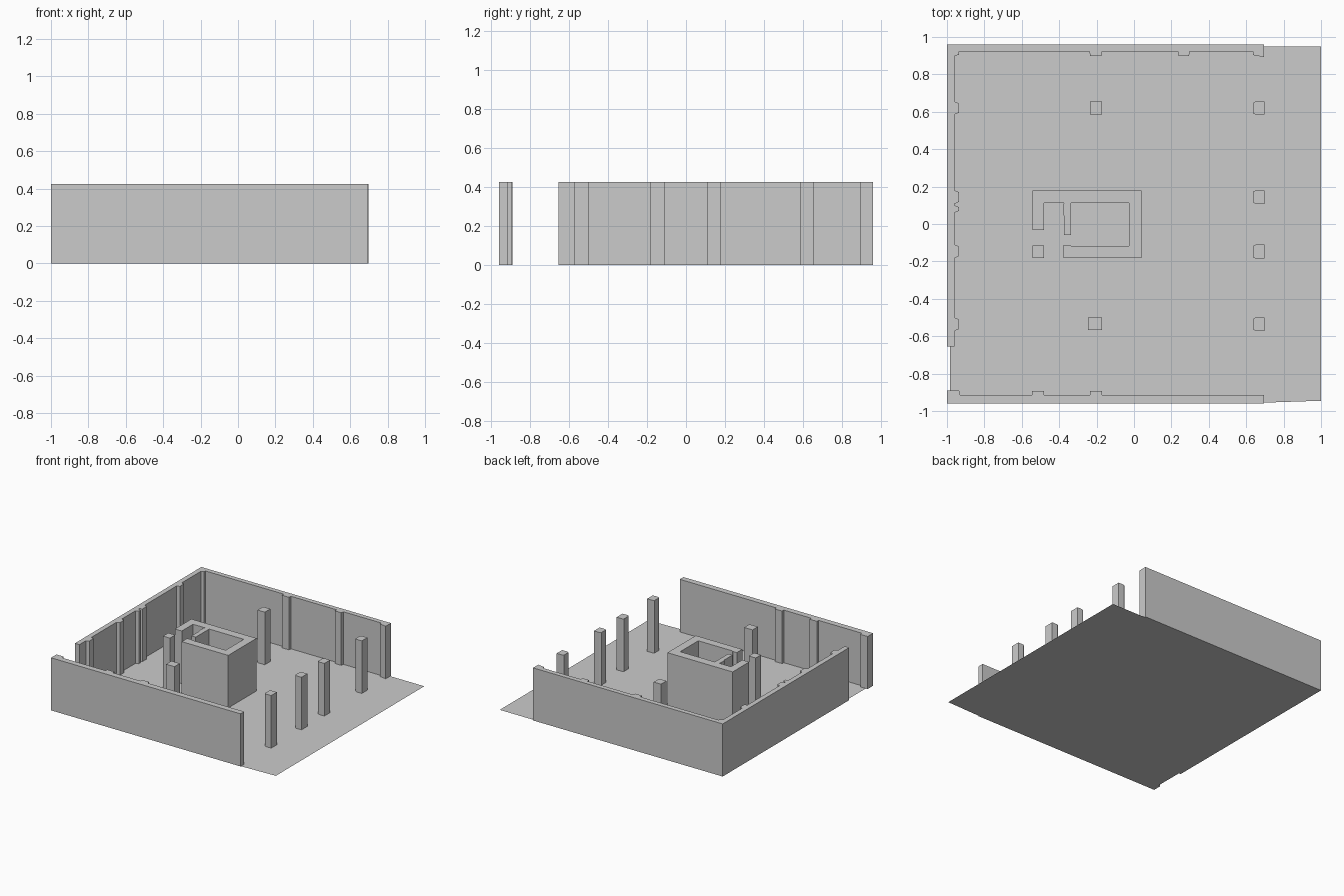
import bpy, bmesh

if "Cube" in bpy.data.objects:
    bpy.data.objects.remove(bpy.data.objects["Cube"])

HEIGHT = 0.425


def make_object(name, bm):
    mesh = bpy.data.meshes.new(name)
    bm.to_mesh(mesh)
    bm.free()
    obj = bpy.data.objects.new(name, mesh)
    bpy.context.collection.objects.link(obj)
    return obj


def prism(name, outline, height=HEIGHT):
    """Closed plan outline extruded straight up from the floor."""
    bm = bmesh.new()
    face = bm.faces.new([bm.verts.new((x, y, 0)) for x, y in outline])
    if height:
        ext = bmesh.ops.extrude_face_region(bm, geom=[face], use_keep_orig=True)
        top = [v for v in ext["geom"] if isinstance(v, bmesh.types.BMVert)]
        bmesh.ops.translate(bm, verts=top, vec=(0, 0, height))
    bmesh.ops.recalc_face_normals(bm, faces=bm.faces)
    if not height and bm.faces[:][0].normal.z < 0:
        bmesh.ops.reverse_faces(bm, faces=bm.faces)
    return make_object(name, bm)


def ribbed(spans, base, rib, chamfer=0.0):
    """Inner wall edge as (along, depth) points, stepping out at each pilaster."""
    pts = []
    for a, b in spans:
        c = chamfer if b > a else -chamfer
        pts += [(a, base), (a + c, rib), (b - c, rib), (b, base)]
    return pts


# Floor sheet
prism("floor", [(-0.983, -0.955), (0.70, -0.955), (1.0, -0.945),
                (1.0, 0.95), (-0.983, 0.95)], 0)

# Front wall with pilasters on its inner side
front = ribbed([(-0.48, -0.545), (-0.17, -0.235)], -0.913, -0.892)
prism("front_wall", [(-1, -0.96), (0.695, -0.96), (0.695, -0.913)] + front +
      [(-0.93, -0.913), (-0.935, -0.89), (-1, -0.89)])

# Left and back walls, one L-shaped run
left = [(x, y) for y, x in ribbed(
    [(-0.572, -0.5), (-0.182, -0.11), (0.06, 0.10), (0.108, 0.18), (0.585, 0.655)],
    -0.96, -0.936, 0.01)]
back = ribbed([(-0.238, -0.17), (0.235, 0.298)], 0.921, 0.898, 0.004)
prism("left_and_back_wall", [(-1, 0.96), (-1, -0.655), (-0.96, -0.655)] + left +
      [(-0.96, 0.898), (-0.936, 0.905), (-0.936, 0.921)] + back +
      [(0.636, 0.921), (0.636, 0.903), (0.695, 0.893), (0.695, 0.96)])

# Stair and lift core
prism("core_walls", [
    (-0.543, 0.18), (0.04, 0.18), (0.04, -0.182), (-0.376, -0.182),
    (-0.376, -0.112), (-0.34, -0.112), (-0.334, -0.118), (-0.027, -0.118),
    (-0.027, 0.112), (-0.336, 0.112), (-0.336, -0.06), (-0.374, -0.06),
    (-0.374, 0.045), (-0.38, 0.05), (-0.38, 0.10), (-0.374, 0.112),
    (-0.481, 0.112), (-0.481, -0.031), (-0.543, -0.031)])

# Free-standing square columns
for name, x0, x1, y0, y1 in (("core_column", -0.543, -0.481, -0.182, -0.115),
                             ("back_column", -0.235, -0.17, 0.585, 0.655),
                             ("front_column", -0.245, -0.17, -0.568, -0.5)):
    prism(name, [(x0, y0), (x1, y0), (x1, y1), (x0, y1)])

# Row of columns along the open side, inner corners trimmed
for i, (y0, y1) in enumerate([(-0.572, -0.5), (-0.185, -0.11),
                              (0.107, 0.18), (0.585, 0.655)]):
    prism(f"side_column_{i + 1}", [(0.65, y0), (0.697, y0), (0.697, y1),
                                   (0.65, y1), (0.636, y1 - 0.008), (0.636, y0 + 0.008)])
